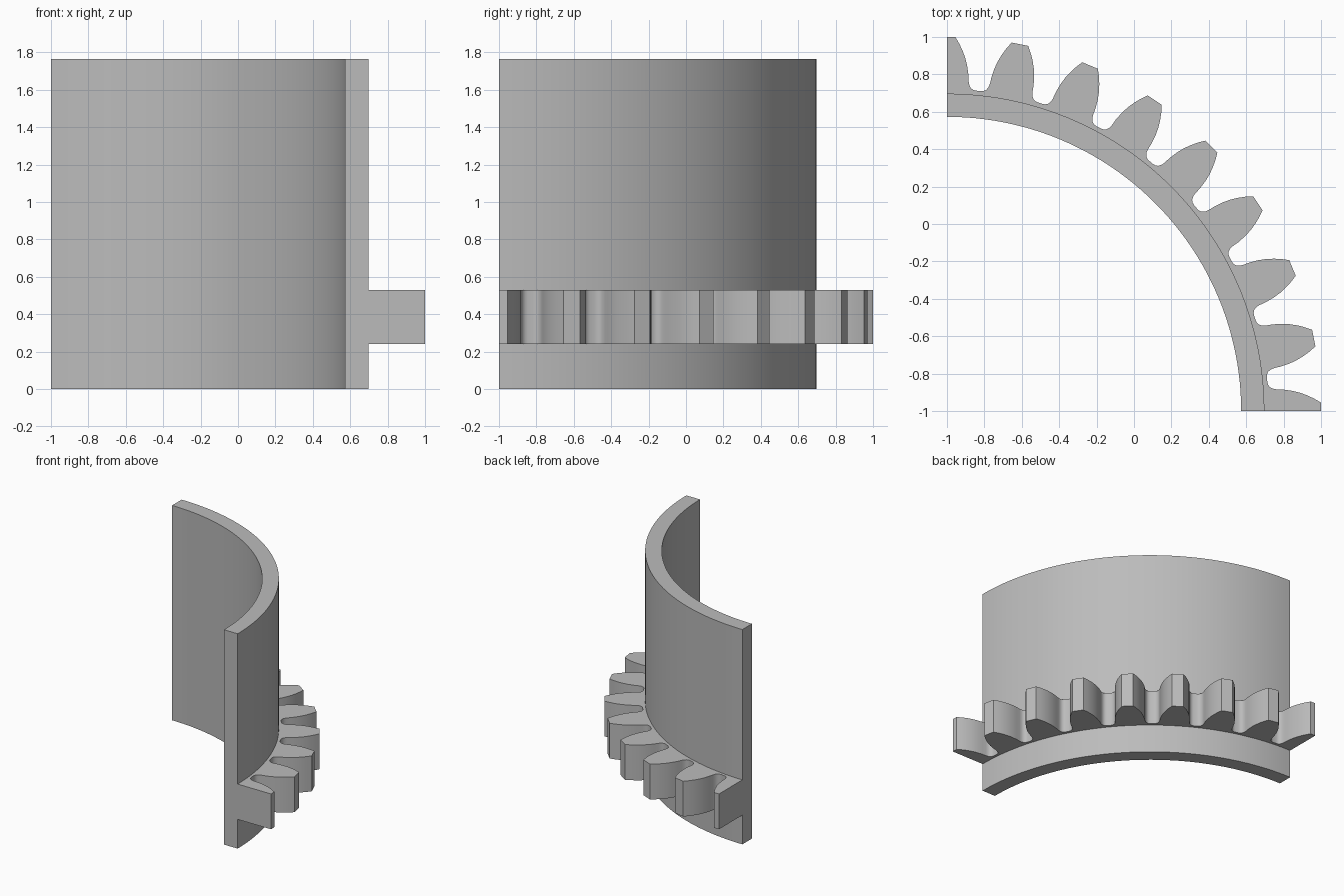
import bpy, bmesh
from math import sin, cos, pi, radians

cube = bpy.data.objects.get("Cube")
if cube:
    bpy.data.objects.remove(cube)

CENTRE = -1.0            # axis of the quarter ring, in x and y
R_IN, R_OUT, R_ROOT, R_TIP = 1.573, 1.697, 1.72, 2.0
HEIGHT = 1.765
GEAR_LOW, GEAR_HIGH = 0.24, 0.53
PITCHES = 8
PITCH = pi / 2 / PITCHES
STEPS = 48

grey = bpy.data.materials.new("plain grey")
grey.use_nodes = True
colour = (0.5, 0.5, 0.5, 1)
grey.diffuse_color = colour
grey.node_tree.nodes["Principled BSDF"].inputs["Base Color"].default_value = colour


def extrude_polar(name, outline, low, high):
    """Solid from a closed outline of (radius, angle) points."""
    bm = bmesh.new()
    verts = [bm.verts.new((CENTRE + r * cos(a), CENTRE + r * sin(a), low))
             for r, a in outline]
    base = bm.faces.new(verts)
    top = bmesh.ops.extrude_face_region(bm, geom=[base])["geom"]
    bmesh.ops.translate(bm, vec=(0, 0, high - low),
                        verts=[g for g in top if isinstance(g, bmesh.types.BMVert)])
    bmesh.ops.recalc_face_normals(bm, faces=bm.faces)
    mesh = bpy.data.meshes.new(name)
    bm.to_mesh(mesh)
    bm.free()
    obj = bpy.data.objects.new(name, mesh)
    bpy.context.collection.objects.link(obj)
    mesh.materials.append(grey)
    bpy.ops.object.select_all(action='DESELECT')
    obj.select_set(True)
    bpy.context.view_layer.objects.active = obj
    bpy.ops.object.shade_smooth_by_angle(angle=radians(30))
    return obj


def arc(radius):
    return [(radius, pi / 2 * i / STEPS) for i in range(STEPS + 1)]


# Quarter sleeve
extrude_polar("sleeve_wall", arc(R_OUT) + arc(R_IN)[::-1], 0, HEIGHT)

# Tooth flank from tip to root: radius and half width, with a root fillet
flank = [(R_TIP, 0.045), (1.965, 0.066), (1.93, 0.083), (1.89, 0.098),
         (1.85, 0.108), (1.80, 0.115), (1.765, 0.116), (1.745, 0.12),
         (1.73, 0.129), (1.722, 0.142), (R_ROOT, 0.155)]
falling = [(r, w / r) for r, w in flank]
rising = [(r, -a) for r, a in reversed(falling)]

# Tooth band, ending in a half tooth on each cut face
teeth = [(R_TIP, 0)]
for i in range(PITCHES):
    teeth += [(r, i * PITCH + a) for r, a in falling]
    teeth += [(r, (i + 1) * PITCH + a) for r, a in rising]
teeth.append((R_TIP, pi / 2))
extrude_polar("gear_teeth", teeth + arc(R_OUT - 0.003)[::-1], GEAR_LOW, GEAR_HIGH)
